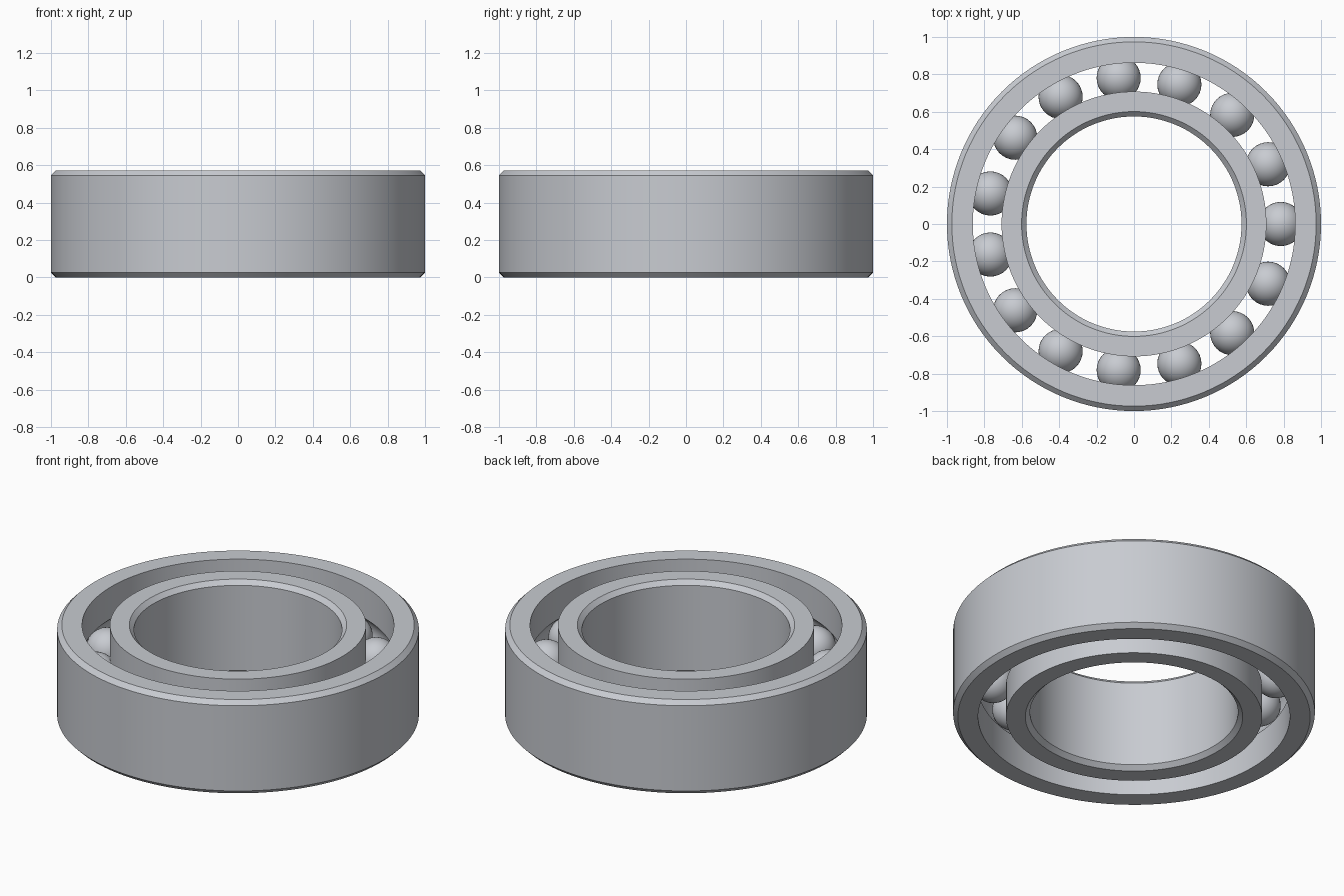
import bpy
import bmesh
from math import acos, cos, sin, pi, radians

cube = bpy.data.objects.get("Cube")
if cube:
    bpy.data.objects.remove(cube, do_unlink=True)

HEIGHT = 0.572
MID = HEIGHT / 2
PITCH = 0.785            # radius of the circle of balls
BALL = 0.118
GROOVE = 0.12
OUTER, OUTER_FACE = 1.0, 0.862
BORE, INNER_FACE = 0.575, 0.708
CHAMFER = 0.026
SEGMENTS = 128
BALL_COUNT = 15

steel = bpy.data.materials.new("brushed steel")
steel.use_nodes = True
colour = (0.58, 0.60, 0.64, 1)
steel.diffuse_color = colour
steel.node_tree.nodes["Principled BSDF"].inputs["Base Color"].default_value = colour


def finish(name, bm):
    mesh = bpy.data.meshes.new(name)
    bmesh.ops.recalc_face_normals(bm, faces=bm.faces)
    bm.to_mesh(mesh)
    bm.free()
    mesh.materials.append(steel)
    obj = bpy.data.objects.new(name, mesh)
    bpy.context.collection.objects.link(obj)
    bpy.ops.object.select_all(action="DESELECT")
    obj.select_set(True)
    bpy.context.view_layer.objects.active = obj
    bpy.ops.object.shade_smooth_by_angle(angle=radians(30))
    return obj


def lathe(name, profile):
    """Revolve a closed (radius, height) profile around the z axis."""
    bm = bmesh.new()
    rings = []
    for i in range(SEGMENTS):
        a = 2 * pi * i / SEGMENTS
        rings.append([bm.verts.new((r * cos(a), r * sin(a), z)) for r, z in profile])
    n = len(profile)
    for i, ring in enumerate(rings):
        following = rings[(i + 1) % SEGMENTS]
        for j in range(n):
            k = (j + 1) % n
            bm.faces.new((ring[j], following[j], following[k], ring[k]))
    return finish(name, bm)


def race(name, wall, face, side):
    """Ring with a chamfered wall and a ball groove; side is +1 outside, -1 inside."""
    edge = wall - side * CHAMFER
    half = acos(abs(face - PITCH) / GROOVE)
    steps = 16
    groove = []
    for i in range(steps + 1):
        a = half * (2 * i / steps - 1)
        groove.append((PITCH + side * GROOVE * cos(a), MID + GROOVE * sin(a)))
    profile = [(face, 0)] + groove + [
        (face, HEIGHT), (edge, HEIGHT), (wall, HEIGHT - CHAMFER),
        (wall, CHAMFER), (edge, 0)]
    return lathe(name, profile)


# Outer and inner rings
race("outer_ring", OUTER, OUTER_FACE, 1)
race("inner_ring", BORE, INNER_FACE, -1)

# Balls, sharing one mesh
bm = bmesh.new()
bmesh.ops.create_uvsphere(bm, u_segments=32, v_segments=20, radius=BALL)
ball = finish("ball_1", bm)
for i in range(BALL_COUNT):
    a = 2 * pi * i / BALL_COUNT
    if i:
        ball = bpy.data.objects.new(f"ball_{i + 1}", ball.data)
        bpy.context.collection.objects.link(ball)
    ball.location = (PITCH * cos(a), PITCH * sin(a), MID)
